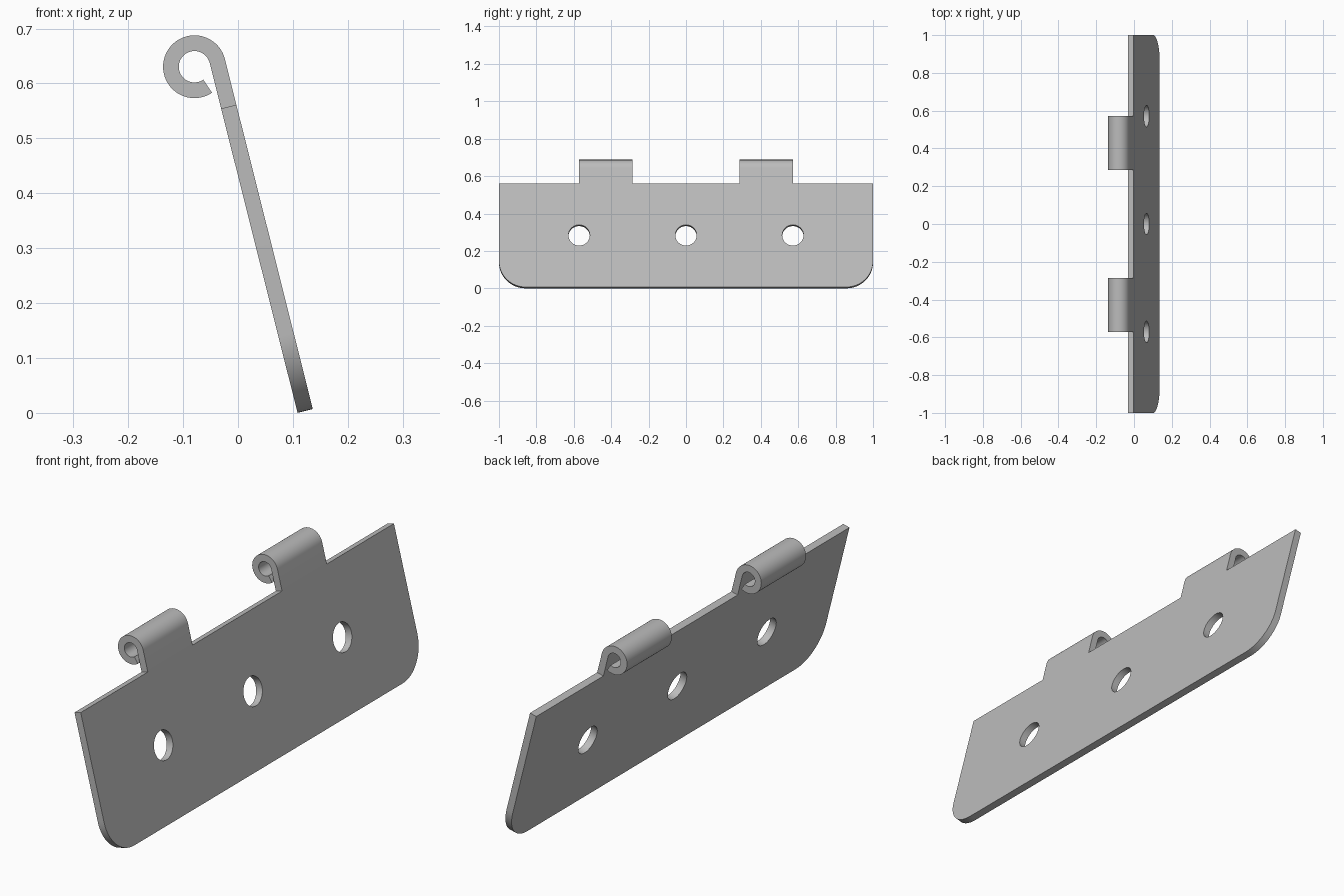
import bpy, bmesh
from math import sin, cos, pi, radians
from mathutils import Matrix, Vector

if "Cube" in bpy.data.objects:
    bpy.data.objects.remove(bpy.data.objects["Cube"])

# Proportions: one unit is the sheet thickness
U = 1 / 35
LEAN = radians(14.1)
HALF, TOP, BOTTOM = 35 * U, -3 * U, -23 * U
CORNER, HOLE = 5 * U, 2 * U

# Leaning frame at the pin axis: x along the hinge, y up the leaf, z out of its face
along = Vector((0, 1, 0))
up = Vector((-sin(LEAN), 0, cos(LEAN)))
out = along.cross(up)
frame = Matrix((along, up, out)).transposed().to_4x4()
frame.translation = (-0.0793, 0, 0.6304)

# Plain steel
steel = bpy.data.materials.new("steel grey")
steel.use_nodes = True
GREY = (0.5, 0.5, 0.5, 1)
steel.diffuse_color = GREY
steel.node_tree.nodes["Principled BSDF"].inputs["Base Color"].default_value = GREY


def arc(cx, cy, r, start, end, steps):
    angles = [radians(start + (end - start) * i / steps) for i in range(steps + 1)]
    return [(cx + r * cos(a), cy + r * sin(a)) for a in angles]


def finish(name, bm):
    bmesh.ops.remove_doubles(bm, verts=bm.verts, dist=1e-5)
    bmesh.ops.recalc_face_normals(bm, faces=bm.faces)
    bm.transform(frame)
    mesh = bpy.data.meshes.new(name)
    bm.to_mesh(mesh)
    bm.free()
    mesh.materials.clear()
    mesh.materials.append(steel)
    obj = bpy.data.objects.new(name, mesh)
    bpy.context.collection.objects.link(obj)
    bpy.ops.object.select_all(action="DESELECT")
    obj.select_set(True)
    bpy.context.view_layer.objects.active = obj
    bpy.ops.object.shade_smooth_by_angle(angle=radians(30))
    return obj


# Leaf: filled outline with rounded lower corners and three screw holes
outline = [(HALF, TOP), (-HALF, TOP)]
outline += arc(-HALF + CORNER, BOTTOM + CORNER, CORNER, 180, 270, 16)
outline += arc(HALF - CORNER, BOTTOM + CORNER, CORNER, 270, 360, 16)
loops = [outline]
for y in (-20 * U, 0, 20 * U):
    loops.append(arc(y, (TOP + BOTTOM) / 2, HOLE, 0, 360, 48)[:-1])

curve = bpy.data.curves.new("leaf_outline", "CURVE")
curve.dimensions = "2D"
curve.fill_mode = "BOTH"
curve.extrude = U / 2
for loop in loops:
    spline = curve.splines.new("POLY")
    spline.points.add(len(loop) - 1)
    for point, (x, y) in zip(spline.points, loop):
        point.co = (x, y, 0, 1)
    spline.use_cyclic_u = True
helper = bpy.data.objects.new("leaf_outline", curve)
bpy.context.collection.objects.link(helper)
bpy.context.view_layer.update()
flat = helper.evaluated_get(bpy.context.evaluated_depsgraph_get()).to_mesh()
bm = bmesh.new()
bm.from_mesh(flat)
bpy.data.objects.remove(helper)
bpy.data.curves.remove(curve)
bmesh.ops.translate(bm, verts=bm.verts, vec=(0, 0, 1.5 * U))
finish("leaf", bm)


# Knuckles: sheet strip rolled round the pin axis, as (out, up) point pairs
def knuckle(name, y0, y1):
    outer = [(2 * U, TOP)] + arc(0, 0, 2 * U, 0, 290, 64)
    inner = [(U, TOP)] + arc(0, 0, U, 0, 290, 64)
    bm = bmesh.new()
    rings = [[bm.verts.new((y, p[1], p[0])) for p, y in
              ((o, y0), (o, y1), (i, y1), (i, y0))] for o, i in zip(outer, inner)]
    for a, b in zip(rings, rings[1:]):
        for k in range(4):
            n = (k + 1) % 4
            bm.faces.new((a[k], a[n], b[n], b[k]))
    bm.faces.new(rings[0])
    bm.faces.new(rings[-1])
    finish(name, bm)


knuckle("front_knuckle", -20 * U, -10 * U)
knuckle("back_knuckle", 10 * U, 20 * U)
